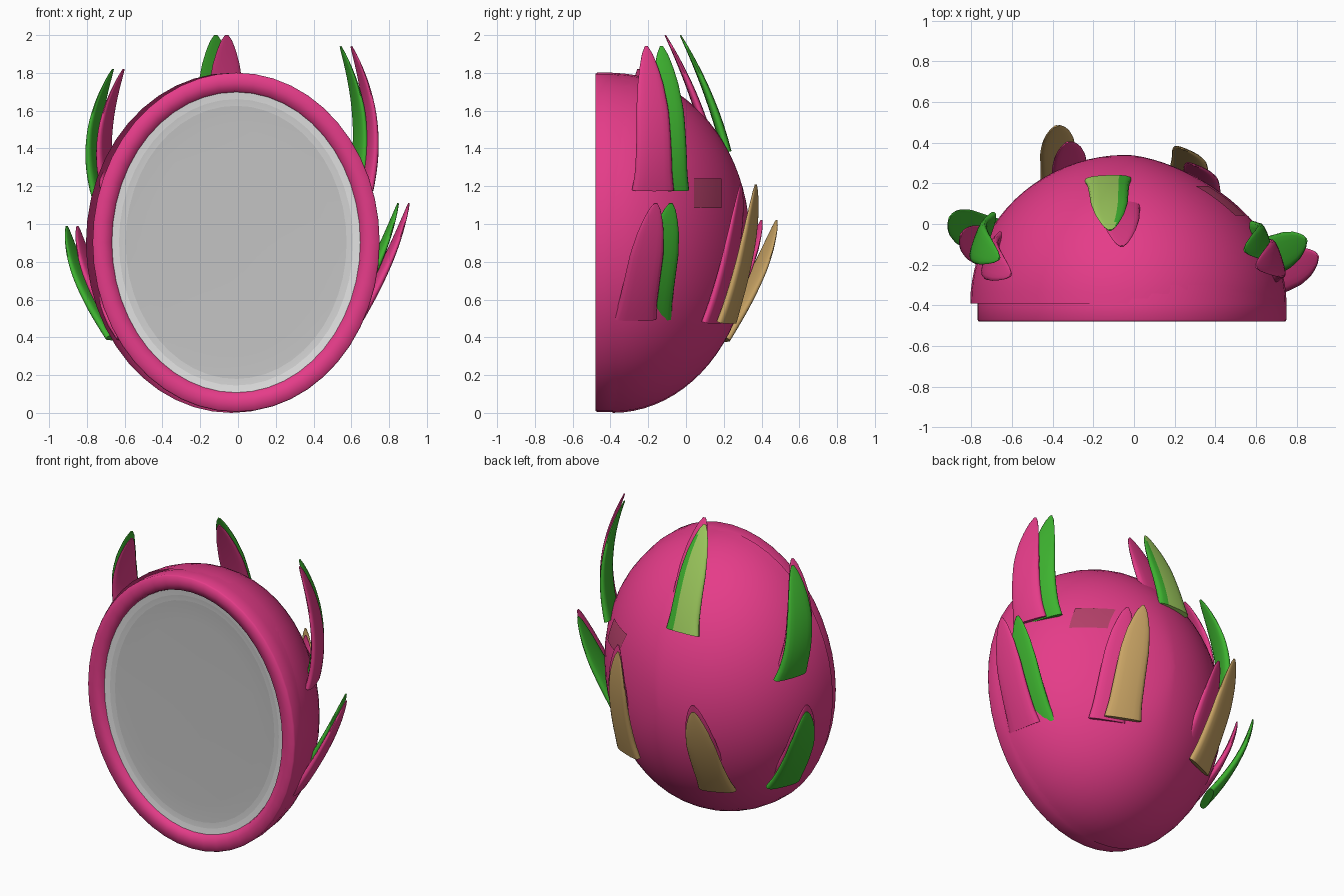
import bpy, bmesh, math
from mathutils import Vector

if "Cube" in bpy.data.objects:
    bpy.data.objects.remove(bpy.data.objects["Cube"])


def material(name, r, g, b):
    lin = [((c / 255 + 0.055) / 1.055) ** 2.4 for c in (r, g, b)]
    m = bpy.data.materials.new(name)
    m.diffuse_color = (*lin, 1)
    m.use_nodes = True
    m.node_tree.nodes["Principled BSDF"].inputs["Base Color"].default_value = m.diffuse_color
    return m


PINK = material("pink skin", 229, 60, 137)
GREEN = material("leaf green", 62, 180, 48)
LIME = material("light green", 160, 205, 95)
TAN = material("dry tan", 200, 163, 100)
FLESH = material("grey white flesh", 196, 196, 196)
FLESH_MID = material("pale flesh", 210, 210, 210)
FLESH_EDGE = material("white flesh edge", 225, 225, 225)
BRUISE = material("brownish patch", 180, 64, 105)

CX, CY, CZ = -0.035, -0.39, 0.9      # body centre
RY, RZ = 0.73, 0.9                   # body depth and height radii
SEG = 48
ANGLES = [2 * math.pi * i / SEG for i in range(SEG)]


def shell_point(a, t):
    """Point on the skin: a runs from the cut to the back, t goes round."""
    c = math.cos(a)
    wide = 0.785 * c ** 1.3 if math.cos(t) > 0 else 0.77 * c
    return (CX + wide * math.cos(t), CY + RY * math.sin(a), CZ + RZ * c * math.sin(t))


def loft(name, rings, mats, cap_start=False, cap_end=False, closed=True, angle=50):
    """Skin a list of point rings into one smooth object."""
    bm = bmesh.new()
    vr = [[bm.verts.new(p) for p in ring] for ring in rings]
    for k, (a, b) in enumerate(zip(vr, vr[1:])):
        n = len(a)
        for i in range(n if closed else n - 1):
            j = (i + 1) % n
            bm.faces.new((a[i], a[j], b[j], b[i]))
    if cap_start:
        bm.faces.new(vr[0][::-1])
    if cap_end:
        bm.faces.new(vr[-1])
    bmesh.ops.recalc_face_normals(bm, faces=bm.faces)
    me = bpy.data.meshes.new(name)
    bm.to_mesh(me)
    bm.free()
    ob = bpy.data.objects.new(name, me)
    bpy.context.collection.objects.link(ob)
    for m in mats:
        me.materials.append(m)
    bpy.ops.object.select_all(action='DESELECT')
    ob.select_set(True)
    bpy.context.view_layer.objects.active = ob
    bpy.ops.object.shade_smooth_by_angle(angle=math.radians(angle))
    return ob


# Half fruit shell
loft("fruit_shell", [[shell_point(math.radians(89 * k / 20), t) for t in ANGLES]
                     for k in range(21)], [PINK], cap_end=True)


def rim_ring(inset, y):
    return [(-0.01 + (0.76 - inset) * math.cos(t), y,
             0.903 + (0.898 - inset) * math.sin(t)) for t in ANGLES]


# Cut rim around the open front, shaded as one rounded band
rim = [(0.015, -0.30), (0.0, -0.39), (0.0, -0.47), (0.006, -0.48), (0.055, -0.48),
       (0.095, -0.472), (0.108, -0.43)]
loft("cut_rim", [rim_ring(*p) for p in rim], [PINK], angle=100)

# Flesh disc, paler towards the border
disc = loft("cut_flesh", [rim_ring(*p) for p in
            [(0.1, -0.448), (0.14, -0.443), (0.175, -0.44), (0.3, -0.437), (0.7, -0.435)]],
            [FLESH, FLESH_MID, FLESH_EDGE], cap_end=True)
for i, p in enumerate(disc.data.polygons):
    p.material_index = max(0, 2 - i // SEG)

# Leaf half widths along the length
WIDTHS = [(0, 0.117), (0.12, 0.104), (0.3, 0.098), (0.57, 0.09), (0.75, 0.071),
          (0.87, 0.05), (0.95, 0.03), (1, 0.009)]


def half_width(t):
    for (t0, w0), (t1, w1) in zip(WIDTHS, WIDTHS[1:]):
        if t <= t1:
            return w0 + (w1 - w0) * (t - t0) / (t1 - t0)
    return WIDTHS[-1][1]


def soft(v):
    """Push a sine towards a boxier, rounded cross-section."""
    return math.copysign(abs(v) ** 0.75, v)


def leaf(name, base, mid, tip, yaw, mats, shift=(0, 0, 0)):
    b, m, e = Vector(base), Vector(mid), Vector(tip)
    yaw = math.radians(yaw)              # direction the leaf faces, seen from above
    across = Vector((-math.sin(yaw), math.cos(yaw), 0))
    ctrl = 2 * m - (b + e) / 2
    rings = []
    for k in range(21):
        t = k / 20
        p = (1 - t) ** 2 * b + 2 * t * (1 - t) * ctrl + t * t * e + Vector(shift)
        tangent = ((1 - t) * (ctrl - b) + t * (e - ctrl)).normalized()
        n = across.cross(tangent).normalized()
        w, d = half_width(t), 0.022 * (1 - t ** 2) + 0.004
        rings.append([p + across * w * soft(math.cos(a)) + n * d * soft(math.sin(a))
                      for a in (2 * math.pi * i / 16 for i in range(16))])
    return loft(name, rings, mats, cap_start=True, cap_end=True, angle=60)


# Each scale is a pink leaf with a shifted coloured twin behind it
SCALES = [
    ("top", (-0.07, 0.135, 1.38), (-0.065, 0.035, 1.69), (-0.06, -0.11, 2.0), 92, [GREEN, LIME]),
    ("upper_right", (0.67, -0.175, 1.18), (0.70, -0.175, 1.55), (0.60, -0.21, 1.94), 18, [GREEN]),
    ("upper_left", (-0.67, -0.13, 1.15), (-0.705, -0.18, 1.47), (-0.605, -0.25, 1.82), 160, [GREEN]),
    ("lower_right", (0.63, -0.27, 0.50), (0.79, -0.215, 0.80), (0.905, -0.16, 1.11), 11, [GREEN]),
    ("lower_left", (-0.59, -0.17, 0.40), (-0.765, -0.10, 0.70), (-0.85, -0.05, 0.99), 156, [GREEN]),
    ("back_right", (0.325, 0.135, 0.48), (0.33, 0.24, 0.86), (0.295, 0.29, 1.21), 68, [TAN]),
    ("back_left", (-0.30, 0.10, 0.39), (-0.32, 0.285, 0.71), (-0.33, 0.40, 1.02), 114, [TAN]),
]
for name, base, mid, tip, yaw, mats in SCALES:
    leaf(name + "_pink_leaf", base, mid, tip, yaw, [PINK])
    twin = leaf(name + "_outer_leaf", base, mid, tip, yaw, mats, (-0.057, 0.08, 0))
    if len(mats) > 1:   # light stripe on the outside of the top leaf
        for p in twin.data.polygons:
            p.material_index = int(p.normal.y > 0 and p.center.x < -0.09)

# Small discoloured patch lying on the shell
patch = []
for i in range(7):
    z = 1.085 + 0.155 * i / 6
    row = []
    for j in range(7):
        a = math.asin((0.04 + 0.145 * j / 6 - CY) / RY)
        x, y, zz = shell_point(a, math.asin((z - CZ) / (RZ * math.cos(a))))
        row.append((x + 0.005, y + 0.003, zz))
    patch.append(row)
loft("skin_patch", patch, [BRUISE], closed=False)
